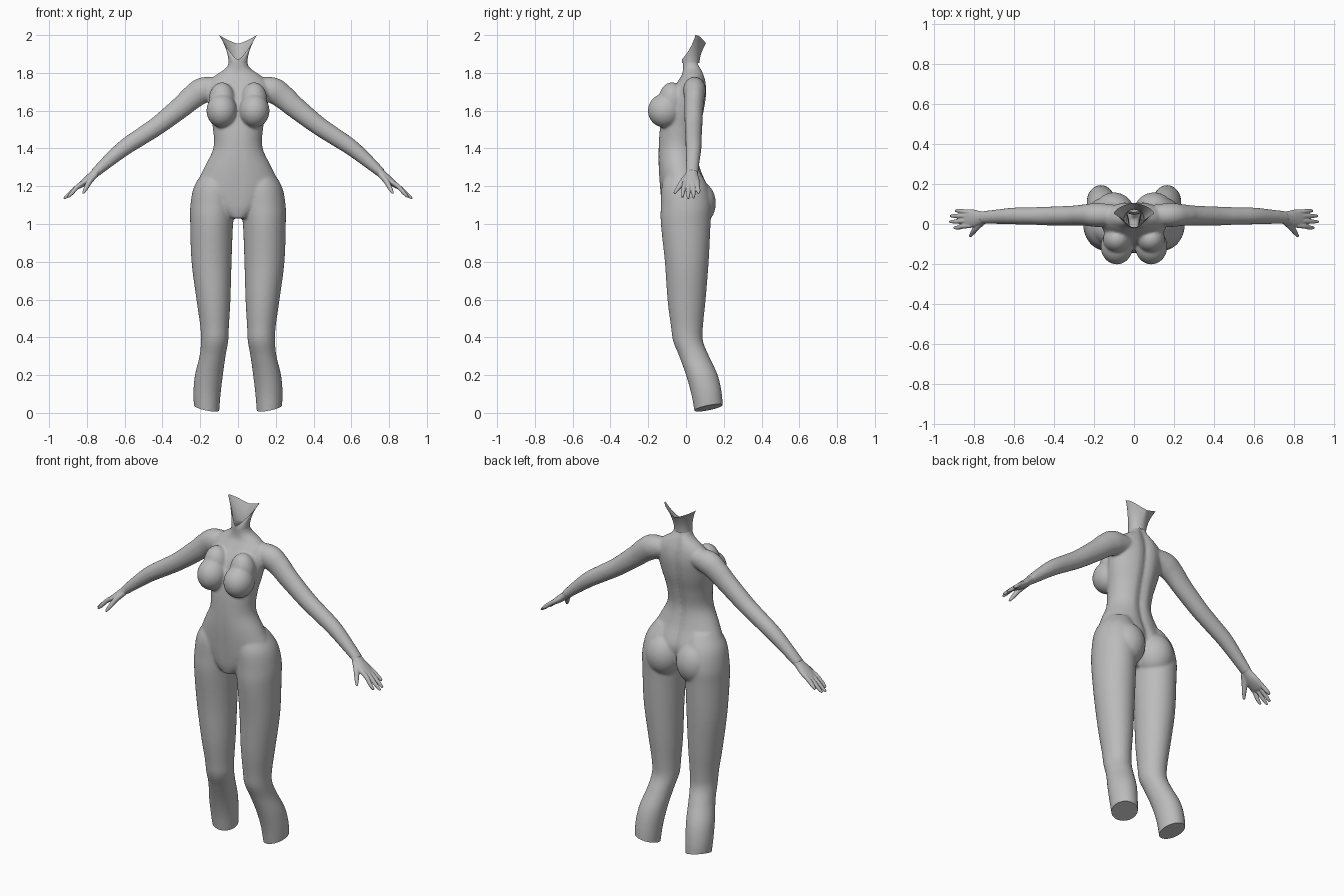
import bpy, bmesh, math
from mathutils import Vector, Matrix

cube = bpy.data.objects.get("Cube")
if cube:
    bpy.data.objects.remove(cube)

clay = bpy.data.materials.new("clay_grey")
clay.use_nodes = True
GREY = (0.5, 0.5, 0.5, 1)
clay.diffuse_color = GREY
clay.node_tree.nodes["Principled BSDF"].inputs["Base Color"].default_value = GREY
SIDES = 40


def spline(rows, steps=5):
    """Catmull-Rom through rows of numbers."""
    out = []
    for i in range(len(rows) - 1):
        quad = [rows[max(0, min(len(rows) - 1, i + k))] for k in (-1, 0, 1, 2)]
        for n in range(steps):
            t = n / steps
            out.append([b + 0.5 * t * (c - a + t * (2*a - 5*b + 4*c - d + t * (3*(b - c) + d - a)))
                        for a, b, c, d in zip(*quad)])
    return out + [list(rows[-1])]


def skin(bm, rings, caps=True):
    loops = [[bm.verts.new(p) for p in ring] for ring in rings]
    for a, b in zip(loops, loops[1:]):
        for i in range(len(a)):
            j = (i + 1) % len(a)
            bm.faces.new((a[i], a[j], b[j], b[i]))
    if caps:
        bm.faces.new(loops[0])
        bm.faces.new(loops[-1])


def circle(n=SIDES):
    return [(math.cos(2 * math.pi * i / n), math.sin(2 * math.pi * i / n)) for i in range(n)]


def column(bm, rows, side=1, groove=0.0):
    """Upright loft; each row is z, inner x, outer x, front y, back y."""
    rings = []
    for z, x0, x1, y0, y1 in spline(rows):
        ring = []
        for c, s in circle():
            x = (x0 + x1) / 2 + c * (x1 - x0) / 2
            y = (y0 + y1) / 2 + s * (y1 - y0) / 2
            dent = groove * math.exp(-(x / 0.025) ** 2)
            y -= dent * (1 if s > 0 else -0.25)
            ring.append((side * x, y, z))
        rings.append(ring)
    skin(bm, rings)


def limb(bm, rows, side=1, n=24):
    """Loft along a path; each row is x, y, z, radius across, radius in depth."""
    rows = spline(rows)
    rings = []
    for i, (x, y, z, ru, rv) in enumerate(rows):
        a, b = rows[max(0, i - 1)], rows[min(len(rows) - 1, i + 1)]
        d = (Vector(b[:3]) - Vector(a[:3])).normalized()
        v = (Vector((0, 1, 0)) - d * d.y).normalized()
        u = v.cross(d)
        pts = [Vector((x, y, z)) + u * ru * c + v * rv * s for c, s in circle(n)]
        rings.append([(side * p.x, p.y, p.z) for p in pts])
    skin(bm, rings)


def ball(bm, centre, radii, side=1):
    m = Matrix.Translation((side * centre[0], centre[1], centre[2])) @ Matrix.Diagonal((*radii, 1))
    bmesh.ops.create_uvsphere(bm, u_segments=32, v_segments=20, radius=1, matrix=m)


def finish(bm, name):
    bmesh.ops.recalc_face_normals(bm, faces=bm.faces)
    mesh = bpy.data.meshes.new(name)
    bm.to_mesh(mesh)
    bm.free()
    mesh.materials.append(clay)
    for p in mesh.polygons:
        p.use_smooth = True
    ob = bpy.data.objects.new(name, mesh)
    bpy.context.collection.objects.link(ob)
    return ob


def fuse(ob, voxel, rounds):
    """Melt overlapping parts into one skin and return it for editing."""
    rm = ob.modifiers.new("fuse", "REMESH")
    rm.mode, rm.voxel_size = "VOXEL", voxel
    sm = ob.modifiers.new("soften", "SMOOTH")
    sm.factor, sm.iterations = 0.5, rounds
    bpy.context.view_layer.update()
    bm = bmesh.new()
    bm.from_object(ob, bpy.context.evaluated_depsgraph_get())
    bpy.data.objects.remove(ob)
    return bm


# Torso and neck
body = bmesh.new()
column(body, [
    (1.03, -.05, .05, -.115, .04), (1.08, -.13, .13, -.128, .08), (1.14, -.2, .2, -.135, .11),
    (1.2, -.222, .222, -.14, .115), (1.3, -.178, .178, -.147, .078), (1.4, -.131, .131, -.148, .06),
    (1.5, -.132, .132, -.142, .075), (1.6, -.152, .152, -.125, .1), (1.69, -.165, .165, -.09, .112),
    (1.75, -.155, .155, -.05, .108), (1.79, -.115, .115, -.025, .098), (1.82, -.07, .07, -.02, .088),
    (1.85, -.051, .051, -.021, .075), (1.9, -.049, .049, -.02, .068)], groove=0.016)

for s in (1, -1):
    # Leg, down past the cut below the knee
    column(body, [
        (1.28, .03, .18, -.1, .07), (1.2, .012, .232, -.128, .115), (1.1, .014, .252, -.133, .135),
        (1.0, .026, .253, -.133, .13), (.8, .034, .246, -.112, .12), (.6, .04, .22, -.098, .104),
        (.46, .048, .2, -.08, .09), (.38, .052, .196, -.068, .09), (.3, .066, .204, -.036, .122),
        (.2, .08, .228, .0, .168), (.1, .092, .236, .028, .19), (.0, .1, .23, .046, .196),
        (-.08, .105, .222, .06, .2)], s)
    # Arm from inside the shoulder to the wrist
    limb(body, [
        (.09, .045, 1.725, .05, .05), (.18, .045, 1.71, .068, .06), (.24, .045, 1.672, .064, .054),
        (.3, .042, 1.62, .058, .05), (.42, .04, 1.525, .05, .047), (.505, .04, 1.468, .047, .044),
        (.6, .04, 1.405, .043, .042), (.69, .036, 1.33, .034, .036), (.76, .032, 1.268, .025, .032)], s)
    # Chest, with a fuller slope above
    ball(body, (.086, -.112, 1.6), (.081, .09, .09), s)
    ball(body, (.085, -.075, 1.655), (.07, .07, .095), s)
    # Seat
    ball(body, (.1, .05, 1.11), (.105, .108, .125), s)

# Cut the lower legs on a slant and leave the neck open
bm = fuse(body_ob := finish(body, "body_parts"), 0.0065, 10)
for s in (1, -1):
    half = [f for f in bm.faces if f.calc_center_median().x * s > 0 and f.calc_center_median().z < 0.3]
    geom = half + list({e for f in half for e in f.edges}) + list({v for f in half for v in f.verts})
    cut = bmesh.ops.bisect_plane(bm, geom=geom, plane_co=(s * .1, .05, 0),
                                 plane_no=(s * .2, .2, -1), clear_outer=True)
    rim = [g for g in cut["geom_cut"] if isinstance(g, bmesh.types.BMEdge)]
    bmesh.ops.holes_fill(bm, edges=rim, sides=0)
everything = bm.verts[:] + bm.edges[:] + bm.faces[:]
bmesh.ops.bisect_plane(bm, geom=everything, plane_co=(0, 0, 1.86), plane_no=(0, 0, 1), clear_outer=True)
body_ob = finish(bm, "body")
bpy.context.view_layer.objects.active = body_ob
body_ob.select_set(True)
bpy.ops.object.shade_smooth_by_angle(angle=math.radians(50))

# Open flared collar at the top of the neck
collar = bmesh.new()
rings = []
for k in range(11):
    t = k / 10
    ring = []
    for c, s in circle(64):
        base = Vector((.0495 * c, .0255 + .046 * s, 1.852))
        reach = .1 * math.copysign(abs(c) ** 1.5, c)
        if s < 0:
            rim = Vector((reach, .05 - .072 * abs(s) ** 3, 1.87 + .13 * c * c))
        else:
            rim = Vector((reach, .05 + .055 * s, 1.955 + .045 * c * c))
        p = base.lerp(rim, t ** 1.8)
        p.z = base.z + (rim.z - base.z) * t
        ring.append(p)
    rings.append(ring)
skin(collar, rings, caps=False)
finish(collar, "neck_collar")

# Hands: palm, four fingers and a thumb
FINGERS = [(-.008, -.018, .9, 1.142), (.016, .012, .922, 1.134),
           (.04, .04, .918, 1.139), (.06, .066, .893, 1.162)]
for s, name in ((1, "left_hand"), (-1, "right_hand")):
    hand = bmesh.new()
    limb(hand, [(.73, .034, 1.295, .024, .03), (.765, .03, 1.262, .022, .034),
                (.8, .028, 1.232, .02, .044), (.835, .027, 1.205, .015, .045),
                (.85, .027, 1.194, .01, .042)], s)
    for y0, y1, x, z in FINGERS:
        limb(hand, [(.815, y0, 1.222, .012, .012), (.85, y0 * .7 + y1 * .3, 1.197, .012, .012),
                    (x * .6 + .34, y1, z * .6 + .478, .0105, .0105), (x, y1, z, .006, .006)], s, 14)
    limb(hand, [(.755, .015, 1.262, .016, .018), (.785, -.015, 1.226, .015, .017),
                (.805, -.042, 1.19, .012, .012), (.82, -.062, 1.162, .006, .007)], s, 14)
    finish(fuse(finish(hand, "hand_parts"), 0.0032, 3), name)
